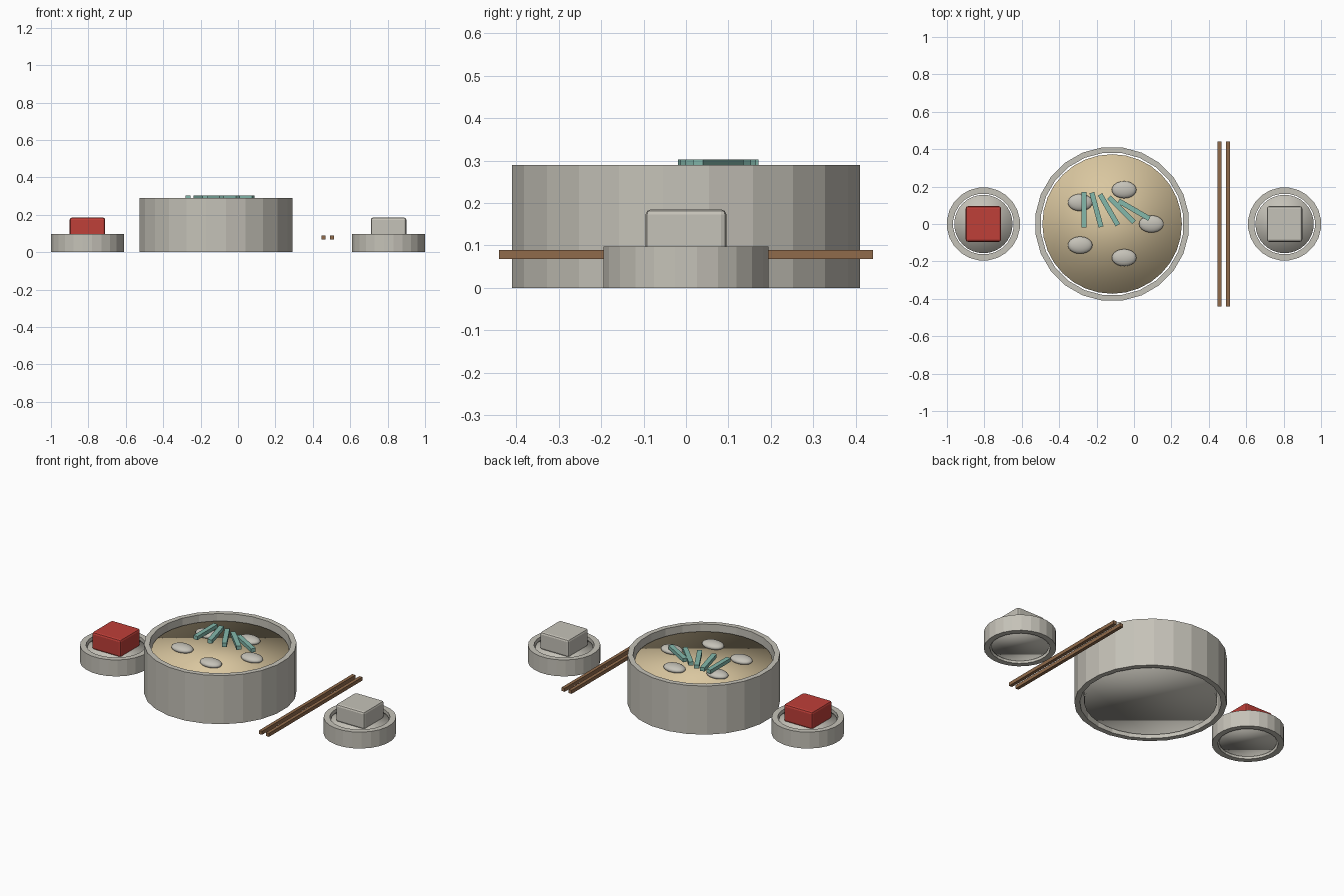
import bpy, bmesh, math
from mathutils import Matrix

if "Cube" in bpy.data.objects:
    bpy.data.objects.remove(bpy.data.objects["Cube"])


def material(name, rgb):
    m = bpy.data.materials.new(name)
    m.diffuse_color = (*rgb, 1.0)
    m.use_nodes = True
    m.node_tree.nodes["Principled BSDF"].inputs["Base Color"].default_value = m.diffuse_color
    return m


CERAMIC = material("pale_ceramic", (0.56, 0.54, 0.48))
BROTH = material("cream_broth", (0.70, 0.57, 0.35))
RED = material("red", (0.52, 0.05, 0.04))
GREEN = material("teal_green", (0.23, 0.48, 0.41))
WOOD = material("brown_wood", (0.28, 0.145, 0.07))


def finish(bm, name, mats, smooth=False):
    bmesh.ops.recalc_face_normals(bm, faces=bm.faces)
    mesh = bpy.data.meshes.new(name)
    for f in bm.faces:
        f.smooth = smooth
    bm.to_mesh(mesh)
    bm.free()
    for m in mats:
        mesh.materials.append(m)
    ob = bpy.data.objects.new(name, mesh)
    bpy.context.collection.objects.link(ob)
    return ob


def tube(name, x, r_out, r_in, height, n=24):
    """Open faceted ring wall."""
    bm = bmesh.new()
    profile = [(r_out, 0), (r_out, height), (r_in, height), (r_in, 0)]
    rings = []
    for i in range(n):
        a = (i + 0.5) * math.tau / n
        rings.append([bm.verts.new((x + r * math.cos(a), r * math.sin(a), z))
                      for r, z in profile])
    for i in range(n):
        a, b = rings[i], rings[(i + 1) % n]
        for j in range(4):
            k = (j + 1) % 4
            bm.faces.new((a[j], b[j], b[k], a[k]))
    return finish(bm, name, [CERAMIC])


def filling(name, x, r_low, r_top, z0, z1, top_mat):
    """Soft-shaded drum inside a wall, with its own top colour."""
    bm = bmesh.new()
    bmesh.ops.create_cone(bm, cap_ends=True, segments=32, radius1=r_low,
                          radius2=r_top, depth=z1 - z0,
                          matrix=Matrix.Translation((x, 0, (z0 + z1) / 2)))
    bm.normal_update()
    for f in bm.faces:
        f.material_index = 1 if f.normal.z > 0.9 else 0
    return finish(bm, name, [CERAMIC, top_mat], smooth=True)


def box(name, loc, size, mat, angle=0, bevel=0):
    bm = bmesh.new()
    bmesh.ops.create_cube(bm, size=1, matrix=Matrix.Translation(loc)
                          @ Matrix.Rotation(angle, 4, 'Z')
                          @ Matrix.Diagonal((*size, 1)))
    if bevel:
        bmesh.ops.bevel(bm, geom=bm.edges[:], offset=bevel, segments=2,
                        profile=0.5, affect='EDGES')
    return finish(bm, name, [mat])


# Soup bowl
BX = -0.117
tube("bowl_wall", BX, 0.413, 0.383, 0.29)
filling("soup", BX, 0.36, 0.373, 0.01, 0.25, BROTH)

# Dumplings floating in a ring
for i, (x, y) in enumerate([(0.093, 0), (-0.053, 0.183), (-0.288, 0.115),
                            (-0.288, -0.113), (-0.053, -0.18)]):
    bm = bmesh.new()
    bmesh.ops.create_uvsphere(bm, u_segments=20, v_segments=12, radius=1,
                              matrix=Matrix.Translation((x, y, 0.26))
                              @ Matrix.Diagonal((0.066, 0.046, 0.022, 1)))
    finish(bm, f"dumpling_{i + 1}", [CERAMIC], smooth=True)

# Fanned strips of green onion
for i in range(5):
    box(f"green_strip_{i + 1}", (-0.268 + 0.067 * i, 0.076, 0.291),
        (0.027, 0.19, 0.022), GREEN, angle=math.radians(15 * i))

# Side dishes, each holding a block
for side, sx, mat in (("left", -1, RED), ("right", 1, CERAMIC)):
    x = 0.805 * sx
    tube(f"{side}_dish_wall", x, 0.196, 0.163, 0.098)
    filling(f"{side}_dish_base", x, 0.155, 0.156, 0.01, 0.083, CERAMIC)
    box(f"{side}_block", (x, 0, 0.133), (0.19, 0.19, 0.104), mat, bevel=0.012)

# Chopsticks
for i, x in enumerate((0.457, 0.503)):
    box(f"chopstick_{i + 1}", (x, 0, 0.079), (0.02, 0.88, 0.021), WOOD)
